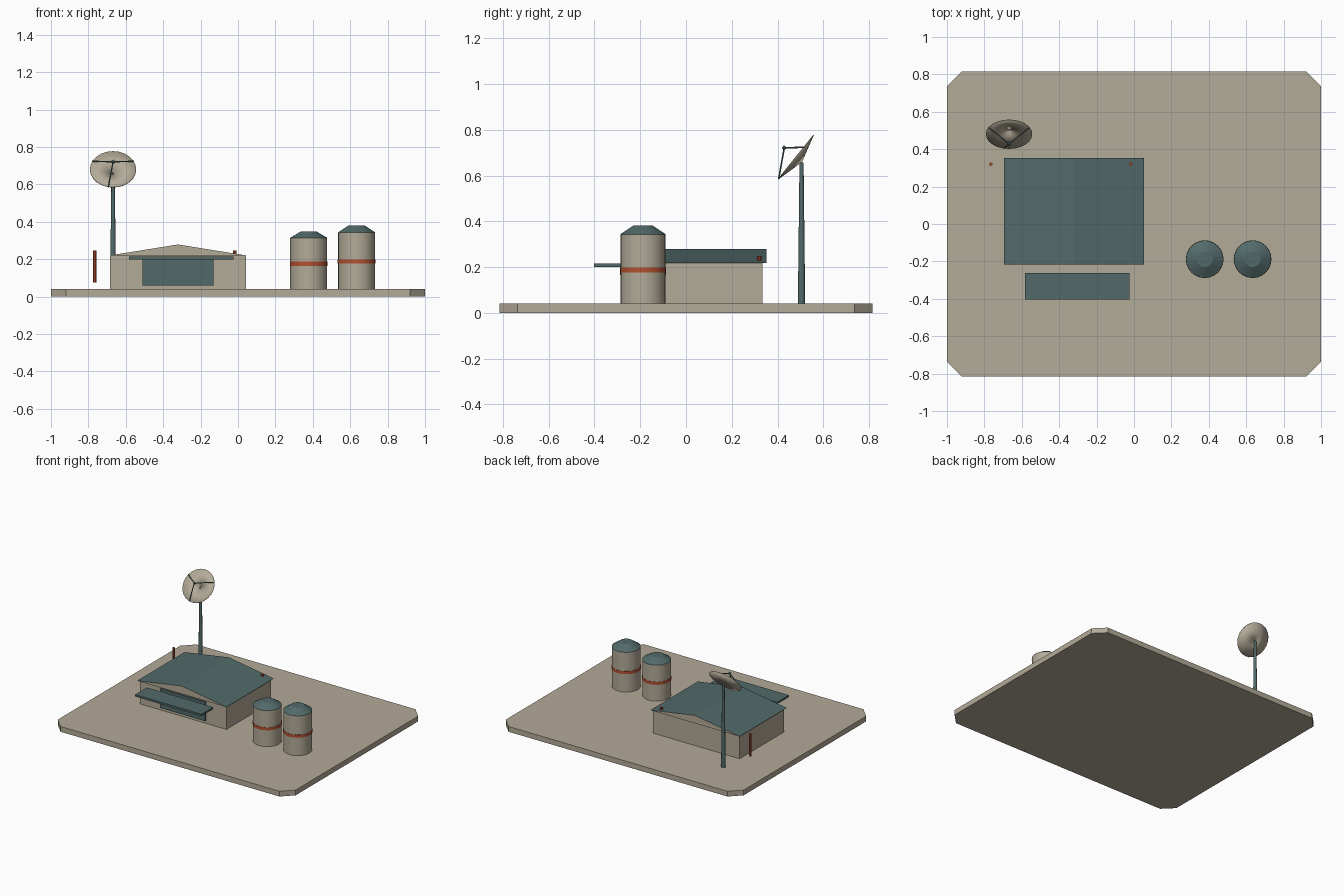
import bpy
import bmesh
import math
from mathutils import Vector

old = bpy.data.objects.get("Cube")
if old:
    bpy.data.objects.remove(old, do_unlink=True)


def material(name, rgb):
    m = bpy.data.materials.new(name)
    m.use_nodes = True
    m.diffuse_color = (*rgb, 1)
    m.node_tree.nodes["Principled BSDF"].inputs["Base Color"].default_value = (*rgb, 1)
    return m


SAND = material("sand", (0.45, 0.405, 0.315))
TEAL = material("dark_teal", (0.085, 0.143, 0.143))
RUST = material("rust_orange", (0.45, 0.08, 0.03))


def finish(name, bm, *mats, smooth=False):
    bmesh.ops.recalc_face_normals(bm, faces=bm.faces)
    mesh = bpy.data.meshes.new(name)
    bm.to_mesh(mesh)
    bm.free()
    for m in mats:
        mesh.materials.append(m)
    ob = bpy.data.objects.new(name, mesh)
    bpy.context.collection.objects.link(ob)
    if smooth:
        bpy.ops.object.select_all(action="DESELECT")
        ob.select_set(True)
        bpy.context.view_layer.objects.active = ob
        bpy.ops.object.shade_smooth_by_angle(angle=math.radians(30))
    return ob


def prism(name, points, offset, *mats, rule=None):
    """Extrude a polygon by an offset; rule picks a material from the normal."""
    bm = bmesh.new()
    face = bm.faces.new([bm.verts.new(p) for p in points])
    new = bmesh.ops.extrude_face_region(bm, geom=[face], use_keep_orig=True)["geom"]
    verts = [v for v in new if isinstance(v, bmesh.types.BMVert)]
    bmesh.ops.translate(bm, verts=verts, vec=offset)
    bmesh.ops.recalc_face_normals(bm, faces=bm.faces)
    if rule:
        for f in bm.faces:
            f.normal_update()
            f.material_index = rule(f.normal)
    return finish(name, bm, *mats)


def box(name, x, y, z, mat):
    pts = [(x[0], y[0], z[0]), (x[1], y[0], z[0]), (x[1], y[1], z[0]), (x[0], y[1], z[0])]
    return prism(name, pts, (0, 0, z[1] - z[0]), mat)


def rod(name, a, b, r1, r2, mat, sides=24, caps=True):
    """Round or tapered bar from point a to point b."""
    a, b = Vector(a), Vector(b)
    bm = bmesh.new()
    bmesh.ops.create_cone(bm, cap_ends=caps, segments=sides, radius1=r1,
                          radius2=r2, depth=(b - a).length)
    turn = (b - a).to_track_quat("Z", "Y").to_matrix().to_4x4()
    bm.transform(turn)
    bmesh.ops.translate(bm, verts=bm.verts, vec=(a + b) / 2)
    return finish(name, bm, mat, smooth=sides > 8)


# Ground slab with clipped corners
W, D, C, TOP = 1.0, 0.816, 0.08, 0.04
corners = [(W - C, -D), (W, C - D), (W, D - C), (W - C, D),
           (C - W, D), (-W, D - C), (-W, C - D), (C - W, -D)]
prism("ground_slab", [(x, y, 0) for x, y in corners], (0, 0, TOP), SAND)

# Building with gabled roof, door and canopy
EAVE = 0.219
box("building_walls", (-0.685, 0.043), (-0.2, 0.334), (TOP, EAVE), SAND)
prism("gable_roof", [(-0.696, -0.217, EAVE), (0.054, -0.217, EAVE), (-0.321, -0.217, 0.279)],
      (0, 0.569, 0), SAND, TEAL, rule=lambda n: int(n.z > 0.5))
box("wide_door", (-0.51, -0.13), (-0.209, -0.199), (0.06, 0.205), TEAL)
box("door_canopy", (-0.583, -0.025), (-0.403, -0.262), (0.2, 0.215), TEAL)

# Marker posts
for side, x in (("right", -0.765), ("left", -0.018)):
    rod(side + "_marker_post", (x, 0.32, 0.077), (x, 0.32, 0.248), 0.009, 0.009, RUST, 8)

# Storage tanks with banded bodies and sloped lids
for side, x, shoulder, top, band in (("inner", 0.378, 0.314, 0.348, 0.176),
                                     ("outer", 0.634, 0.343, 0.381, 0.188)):
    y = -0.188
    rod(side + "_tank_body", (x, y, TOP), (x, y, shoulder), 0.099, 0.099, SAND)
    rod(side + "_tank_lid", (x, y, shoulder), (x, y, top), 0.1, 0.043, TEAL)
    rod(side + "_tank_band", (x, y, band - 0.011), (x, y, band + 0.011), 0.101, 0.101, RUST)

# Dish mast
MX = -0.668
rod("dish_mast", (MX, 0.505, TOP), (MX, 0.505, 0.658), 0.016, 0.009, TEAL, 12)

# Tilted dish: shallow cone shell opening forward and up
center = Vector((MX, 0.481, 0.68))
axis = Vector((0, -0.78, 0.625)).normalized()
across = Vector((1, 0, 0))
upward = Vector((0, 0.625, 0.78)).normalized()
R = 0.124
dish = rod("dish_bowl", center - axis * 0.033, center, 0.002, R, SAND, 24, caps=False)
shell = dish.modifiers.new("shell", "SOLIDIFY")
shell.thickness = 0.003

# Feed and its three struts
feed = center + axis * 0.066
rod("dish_feed", feed - axis * 0.008, feed + axis * 0.008, 0.008, 0.008, TEAL, 8)
for name, degrees in (("left", 27), ("right", 153), ("lower", 258)):
    t = math.radians(degrees)
    rim = center + (across * math.cos(t) + upward * math.sin(t)) * R
    rod(name + "_feed_strut", rim, feed, 0.0035, 0.0035, TEAL, 6)
